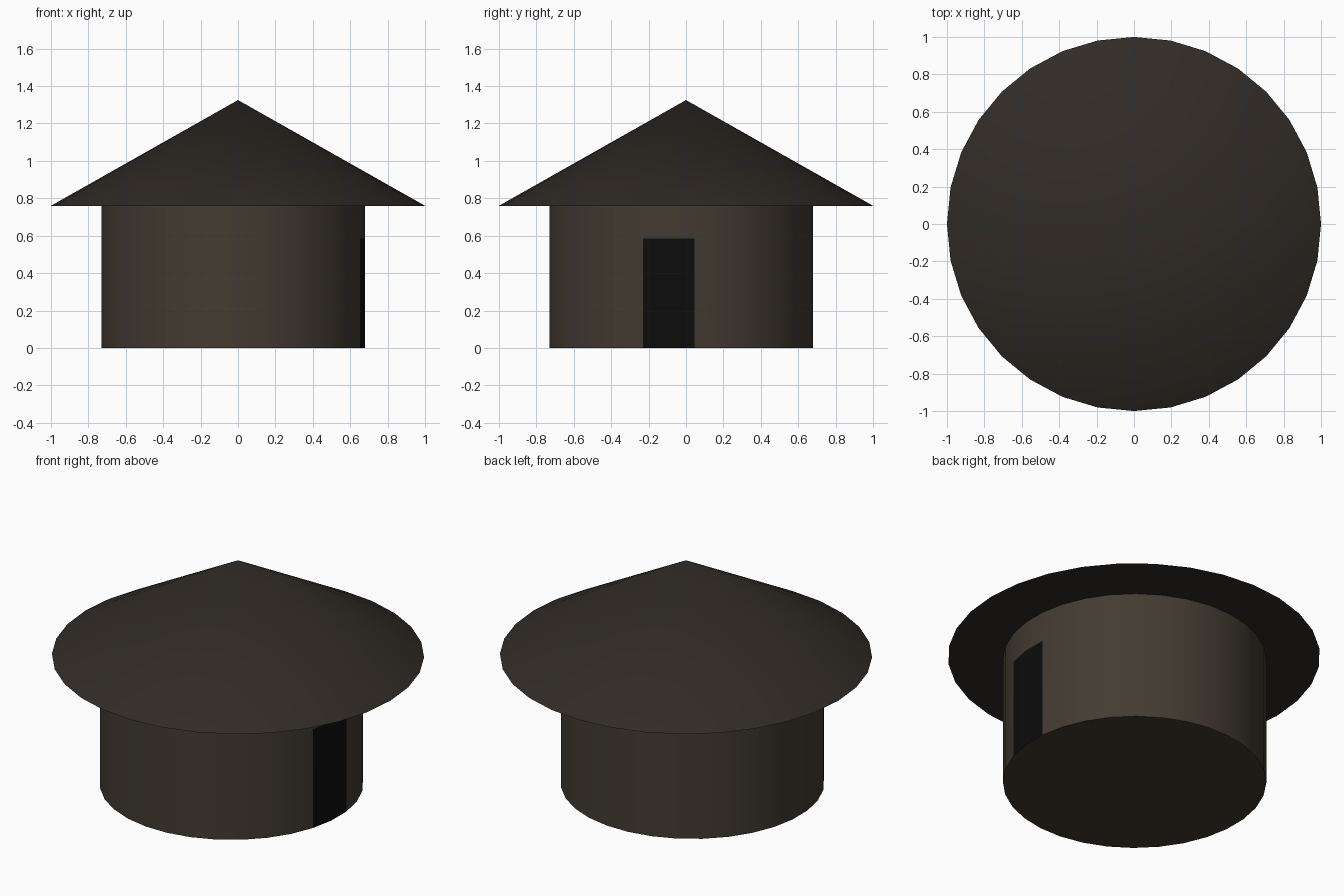
import bpy, bmesh
from math import sin, cos, pi
from mathutils import Matrix, Vector

if "Cube" in bpy.data.objects:
    bpy.data.objects.remove(bpy.data.objects["Cube"])

SIDES = 32
STEP = 2 * pi / SIDES
EAVE, APEX = 0.76, 1.325
WALL_R, WALL_C = 0.708, Vector((-0.025, -0.025, 0))
DOOR_TOP = 0.585
DOOR_ANGLES = [-1.5 * STEP, -0.5 * STEP, 0.5 * STEP]


def finish(bm, name, color):
    mesh = bpy.data.meshes.new(name)
    bm.to_mesh(mesh)
    bm.free()
    obj = bpy.data.objects.new(name, mesh)
    bpy.context.collection.objects.link(obj)
    mat = bpy.data.materials.new(name + "_color")
    mat.diffuse_color = (*color, 1)
    mat.use_nodes = True
    mat.node_tree.nodes["Principled BSDF"].inputs["Base Color"].default_value = mat.diffuse_color
    mesh.materials.append(mat)
    bpy.ops.object.select_all(action='DESELECT')
    obj.select_set(True)
    bpy.context.view_layer.objects.active = obj
    bpy.ops.object.shade_smooth_by_angle(angle=pi / 6)
    return obj


def ring_point(angle, z):
    return WALL_C + Vector((WALL_R * cos(angle), WALL_R * sin(angle), z))


# Conical roof with a closed underside
bm = bmesh.new()
rim = [bm.verts.new((cos(i * STEP), sin(i * STEP), EAVE)) for i in range(SIDES)]
tip = bm.verts.new((0, 0, APEX))
for i in range(SIDES):
    bm.faces.new((rim[i], rim[(i + 1) % SIDES], tip))
bm.faces.new(rim[::-1])
finish(bm, "roof", (0.03, 0.024, 0.019))

# Round wall, capped, slightly off centre under the roof
bm = bmesh.new()
angles = [(i + 0.5) * STEP for i in range(SIDES)]
low = [bm.verts.new(ring_point(a, 0)) for a in angles]
high = [bm.verts.new(ring_point(a, EAVE)) for a in angles]
sides = []
for i in range(SIDES):
    j = (i + 1) % SIDES
    sides.append(bm.faces.new((low[i], low[j], high[j], high[i])))
bm.faces.new(low[::-1])
bm.faces.new(high)

# Doorway: the two wall faces towards +x, cut at the door height
door_faces = sides[-2:]
edges = list({e for f in door_faces for e in f.edges})
bmesh.ops.bisect_plane(bm, geom=door_faces + edges, plane_co=(0, 0, DOOR_TOP),
                       plane_no=(0, 0, 1))
centre = sum(DOOR_ANGLES) / 3
outward = Vector((cos(centre), sin(centre), 0))
opening = [f for f in bm.faces
           if abs(f.normal.z) < 0.1 and f.calc_center_median().z < DOOR_TOP * 0.55
           and len(f.verts) == 4 and (f.calc_center_median() - WALL_C).dot(outward) > 0.6
           and max(v.co.z for v in f.verts) < DOOR_TOP + 0.01]
bmesh.ops.delete(bm, geom=opening, context='FACES_ONLY')
finish(bm, "wall", (0.055, 0.044, 0.031))

# Dark door filling the doorway flush with the wall
bm = bmesh.new()
bottom = [bm.verts.new(ring_point(a, 0)) for a in DOOR_ANGLES]
top = [bm.verts.new(ring_point(a, DOOR_TOP)) for a in DOOR_ANGLES]
for i in range(2):
    bm.faces.new((bottom[i], bottom[i + 1], top[i + 1], top[i]))
finish(bm, "door", (0.004, 0.004, 0.004))
